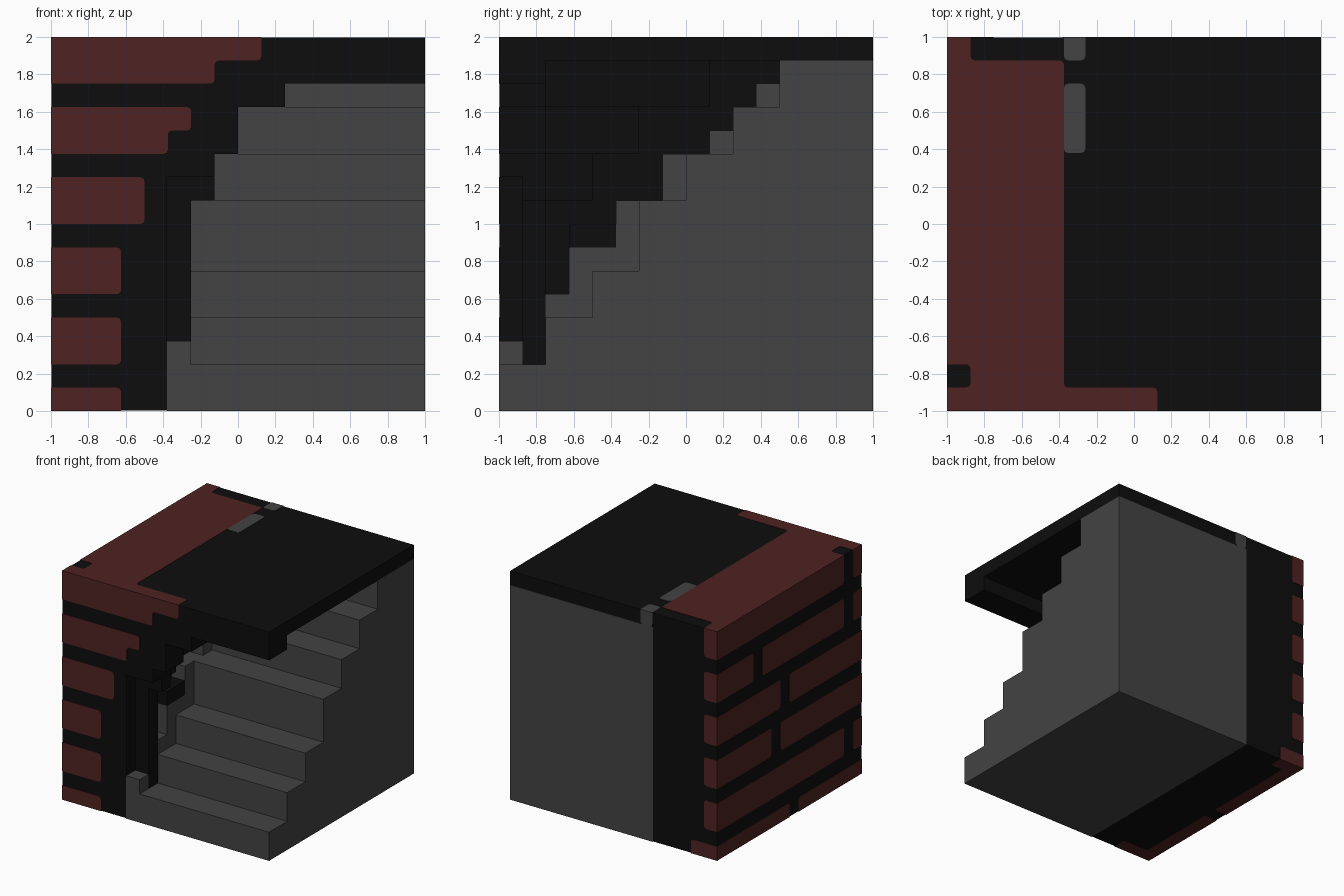
import bpy, bmesh, math
from mathutils import Vector

cube = bpy.data.objects.get("Cube")
if cube:
    bpy.data.objects.remove(cube, do_unlink=True)


def material(name, rgb):
    m = bpy.data.materials.new(name)
    m.use_nodes = True
    m.diffuse_color = (*rgb, 1)
    bsdf = m.node_tree.nodes["Principled BSDF"]
    bsdf.inputs["Base Color"].default_value = (*rgb, 1)
    bsdf.inputs["Roughness"].default_value = 0.9
    return m


GREY = material("stone grey", (0.056, 0.056, 0.056))
BLACK = material("mortar black", (0.004, 0.004, 0.004))
RED = material("brick red", (0.080, 0.0160, 0.0165))


def finish(name, bm, mat):
    bmesh.ops.recalc_face_normals(bm, faces=bm.faces)
    mesh = bpy.data.meshes.new(name)
    bm.to_mesh(mesh)
    bm.free()
    mesh.materials.append(mat)
    ob = bpy.data.objects.new(name, mesh)
    bpy.context.collection.objects.link(ob)
    return ob


def prism(bm, pts, offset):
    """Solid made by extruding a polygon along an offset."""
    face = bm.faces.new([bm.verts.new(p) for p in pts])
    new = bmesh.ops.extrude_face_region(bm, geom=[face], use_keep_orig=True)
    verts = [g for g in new["geom"] if isinstance(g, bmesh.types.BMVert)]
    bmesh.ops.translate(bm, verts=verts, vec=offset)


def boxes(name, mat, ranges):
    bm = bmesh.new()
    for x0, x1, y0, y1, z0, z1 in ranges:
        prism(bm, [(x0, y0, z0), (x1, y0, z0), (x1, y1, z0), (x0, y1, z0)], (0, 0, z1 - z0))
    return finish(name, bm, mat)


def stepped(name, mat, x0, x1, steps):
    """Staircase solid from (start y, height) pairs, ending at the back."""
    pts = [(1, 0), (-1, 0)]
    for i, (y, z) in enumerate(steps):
        y_end = steps[i + 1][0] if i + 1 < len(steps) else 1
        pts += [(y, z), (y_end, z)]
    bm = bmesh.new()
    prism(bm, [(x0, y, z) for y, z in pts], (x1 - x0, 0, 0))
    return finish(name, bm, mat)


# Each side of the block: (u, v) to a point, inward direction, limits of v
SIDES = {
    "front": (lambda u, v: (u, -1, v), (0, 1, 0), (0, 2)),
    "back": (lambda u, v: (u, 1, v), (0, -1, 0), (0, 2)),
    "left": (lambda u, v: (-1, u, v), (1, 0, 0), (0, 2)),
    "top": (lambda u, v: (u, v, 2), (0, 0, -1), (-1, 1)),
    "bottom": (lambda u, v: (u, v, 0), (0, 0, 1), (-1, 1)),
}


def plates(name, mat, side, outlines, r=0.022):
    """Thin plates with rounded corners, kept square where they meet an edge."""
    place, inward, v_lim = SIDES[side]
    bm = bmesh.new()
    for outline in outlines:
        pts, n = [], len(outline)
        for i in range(n):
            p = Vector(outline[i])
            if abs(p.x) == 1 or p.y in v_lim:
                pts.append(p)
                continue
            a = p + (Vector(outline[i - 1]) - p).normalized() * r
            b = p + (Vector(outline[(i + 1) % n]) - p).normalized() * r
            pts += [a, (a + b) / 2 * 0.6 + p * 0.4, b]
        prism(bm, [place(*p) for p in pts], Vector(inward) * 0.006)
    return finish(name, bm, mat)


def rect(u0, u1, v0, v1):
    return [(u0, v0), (u1, v0), (u1, v1), (u0, v1)]


E = 0.997   # mortar sits just behind the bricks
W = -0.38   # inner side of the wall

# Stone stairs and the uneven stone border beside the wall
stepped("stairs", GREY, -0.25, 1, [(-1, .25), (-.75, .5), (-.5, .75), (-.25, 1.125),
                                   (0, 1.375), (.25, 1.625), (.5, 1.875)])
stepped("stair_border", GREY, W, -0.25,
        [(-1, .375), (-.875, .25), (-.75, .625), (-.625, .875), (-.375, 1.125),
         (-.125, 1.375), (.125, 1.5), (.25, 1.625), (.375, 1.75), (.5, 1.875)])

# Wall and ceiling slab
boxes("wall", BLACK, [(-E, W, -E, E, 0.003, 2 - 0.003)])
boxes("ceiling", BLACK, [(W, 1, -E, E, 1.875, 2 - 0.003)])

# Stepped arch over the entrance
boxes("entrance_arch", BLACK, [
    (W, 1, -E, -.75, 1.75, 1.875),
    (W, .25, -E, -.75, 1.625, 1.75),
    (W, 0, -E, -.75, 1.375, 1.625),
    (W, -.125, -E, -.75, 1.25, 1.375),
    (W, -.125, -.875, -.75, 1.125, 1.25),
    (W, -.25, -.875, -.75, .25, 1.125),
])

# Stepped blocks under the ceiling and a knob on the wall
boxes("wall_corbels", BLACK, [
    (W, 0, -.75, .125, 1.625, 1.875),
    (W, -.125, -.75, -.25, 1.375, 1.625),
    (W, -.25, -.75, -.5, 1.125, 1.375),
    (W, -.25, -.625, -.375, .875, 1.0),
])

# Brick courses: bottom and top heights
ROWS = [(0, .125), (.25, .5), (.625, .875), (1, 1.25), (1.375, 1.625), (1.75, 2)]

# Front bricks follow the arch
front = [rect(-1, w, *z) for w, z in zip((-.625, -.625, -.625, -.5), ROWS)]
front.append([(-1, 1.375), (-.375, 1.375), (-.375, 1.5), (-.25, 1.5), (-.25, 1.625), (-1, 1.625)])
front.append([(-1, 1.75), (-.125, 1.75), (-.125, 1.875), (.125, 1.875), (.125, 2), (-1, 2)])
plates("front_bricks", RED, "front", front)

# Side bricks, split by the upright joints of each course
JOINTS = [(0,), (-.75,), (.25,), (.125,), (.5, -.75), (-.75,)]
side = []
for z, joints in zip(ROWS, JOINTS):
    start = 1
    for j in joints:
        side.append(rect(j, start, *z))
        start = j - .125
    side.append(rect(-1, start, *z))
plates("side_bricks", RED, "left", side)

# Back brick ends
plates("back_bricks", RED, "back",
       [rect(-1, -.75 if z[0] == 0 else -.875, *z) for z in ROWS])

# Top and bottom of the brickwork
plates("top_bricks", RED, "top", [[
    (-1, -1), (.125, -1), (.125, -.875), (-.375, -.875), (-.375, .875), (-.875, .875),
    (-.875, 1), (-1, 1), (-1, -.75), (-.875, -.75), (-.875, -.875), (-1, -.875)]])
plates("bottom_bricks", RED, "bottom", [
    [(-1, -1), (-.625, -1), (-.625, -.875), (-.875, -.875), (-.875, -.125), (-1, -.125)],
    [(-1, 0), (-.875, 0), (-.875, .875), (-.75, .875), (-.75, 1), (-1, 1)]])

# Stone showing through the roof
plates("roof_stones", GREY, "top", [rect(-.375, -.26, .38, .75), rect(-.375, -.26, .875, 1)])
plates("back_roof_stone", GREY, "back", [rect(-.375, -.26, 1.875, 2)])
